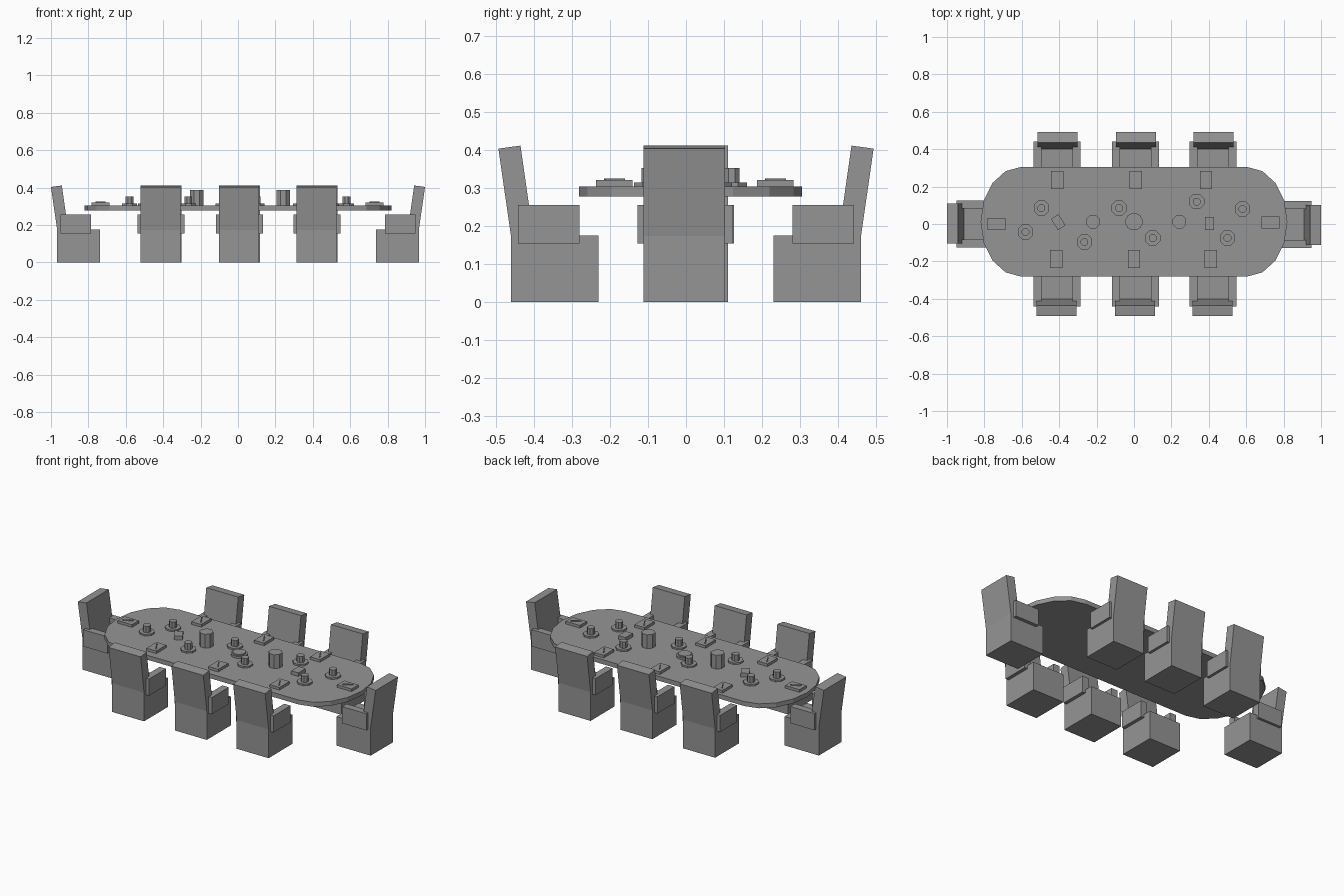
import bpy, bmesh, math
from mathutils import Matrix

cube = bpy.data.objects.get("Cube")
if cube:
    bpy.data.objects.remove(cube, do_unlink=True)

grey = bpy.data.materials.new("plain grey")
grey.use_nodes = True
colour = (0.3, 0.3, 0.3, 1)
grey.diffuse_color = colour
grey.node_tree.nodes["Principled BSDF"].inputs["Base Color"].default_value = colour

TABLE_TOP = 0.304


def finish(name, bm, matrix=None):
    if matrix is not None:
        bm.transform(matrix)
    bmesh.ops.recalc_face_normals(bm, faces=bm.faces)
    mesh = bpy.data.meshes.new(name)
    bm.to_mesh(mesh)
    bm.free()
    mesh.materials.append(grey)
    obj = bpy.data.objects.new(name, mesh)
    bpy.context.scene.collection.objects.link(obj)
    return obj


def add_box(bm, low, high):
    size = [b - a for a, b in zip(low, high)]
    mid = [(a + b) / 2 for a, b in zip(low, high)]
    bmesh.ops.create_cube(bm, size=1, matrix=Matrix.Translation(mid) @ Matrix.Diagonal((*size, 1)))


def add_prism(bm, points, direction):
    face = bm.faces.new([bm.verts.new(p) for p in points])
    moved = bmesh.ops.extrude_face_region(bm, geom=[face])["geom"]
    bmesh.ops.translate(bm, vec=direction, verts=[v for v in moved if isinstance(v, bmesh.types.BMVert)])


def add_disc(bm, radius, z0, z1, sides=8):
    turn = Matrix.Rotation(math.pi / sides, 4, "Z")
    bmesh.ops.create_cone(bm, cap_ends=True, segments=sides, radius1=radius, radius2=radius,
                          depth=z1 - z0, matrix=Matrix.Translation((0, 0, (z0 + z1) / 2)) @ turn)


def place(x, y, z=0, degrees=0):
    return Matrix.Translation((x, y, z)) @ Matrix.Rotation(math.radians(degrees), 4, "Z")


# Chair: block seat, leaning back and two arm blocks, facing local +y
def chair(label, x, y, degrees, out=0):
    m = place(x, y, 0, degrees) @ Matrix.Translation((0, -out, 0))
    half = 0.107
    bm = bmesh.new()
    add_box(bm, (-half, -0.46, 0), (half, -0.23, 0.175))
    finish(label + "_seat", bm, m)
    bm = bmesh.new()
    profile = [(-0.46, 0.174), (-0.401, 0.174), (-0.435, 0.411), (-0.493, 0.403)]
    add_prism(bm, [(-half, py, pz) for py, pz in profile], (2 * half, 0, 0))
    finish(label + "_back", bm, m)
    for side, a, b in (("left", -0.123, -0.08), ("right", 0.085, 0.128)):
        bm = bmesh.new()
        add_box(bm, (a, -0.442, 0.154), (b, -0.28, 0.255))
        finish(label + "_arm_" + side, bm, m)


for i, x in enumerate((-0.414, 0.006, 0.42)):
    chair(f"front_chair_{i}", x, 0, 0)
    chair(f"back_chair_{i}", x + 0.004, 0, 180)
chair("left_end_chair", 0, -0.005, 90, 0.507)
chair("right_end_chair", 0, 0.003, -90, 0.507)

# Table top: straight sides with faceted elliptical ends
bm = bmesh.new()
outline = []
for side, start in ((1, -90), (-1, 90)):
    for k in range(9):
        t = math.radians(start + 22.5 * k)
        outline.append((side * 0.604 + 0.216 * math.cos(t), 0.012 + 0.293 * math.sin(t), 0.277))
add_prism(bm, outline, (0, 0, TABLE_TOP - 0.277))
finish("table_top", bm)

# Cups on saucers
cups = [(-0.495, 0.085), (-0.58, -0.043), (-0.265, -0.096), (-0.08, 0.085),
        (0.1, -0.075), (0.335, 0.12), (0.58, 0.08), (0.5, -0.075)]
for i, (x, y) in enumerate(cups):
    m = place(x, y, TABLE_TOP)
    bm = bmesh.new()
    add_disc(bm, 0.044, 0, 0.01)
    finish(f"saucer_{i}", bm, m)
    bm = bmesh.new()
    add_disc(bm, 0.022, 0.01, 0.048)
    finish(f"cup_{i}", bm, m)

# Tall jugs and a low dish along the middle
for i, x in enumerate((-0.22, 0.243)):
    bm = bmesh.new()
    add_disc(bm, 0.039, 0, 0.083)
    finish(f"jug_{i}", bm, place(x, 0.012, TABLE_TOP))
bm = bmesh.new()
add_disc(bm, 0.047, 0, 0.012, 12)
add_disc(bm, 0.037, 0.012, 0.02, 12)
finish("centre_dish", bm, place(0, 0.012, TABLE_TOP))

# Notepads with a pen lying across each
pads = [(x, y, 0) for y, xs in ((0.235, (-0.41, 0.01, 0.385)), (-0.188, (-0.415, 0, 0.41))) for x in xs]
pads += [(-0.735, 0, 90), (0.73, 0.008, 90)]
for i, (x, y, angle) in enumerate(pads):
    bm = bmesh.new()
    add_box(bm, (-0.033, -0.048, 0), (0.033, 0.048, 0.016))
    finish(f"notepad_{i}", bm, place(x, y, TABLE_TOP, angle))
    bm = bmesh.new()
    add_box(bm, (-0.003, -0.03, 0), (0.003, 0.03, 0.005))
    finish(f"pen_{i}", bm, place(x, y, TABLE_TOP + 0.016, angle + 30))

# Small boxes between the cups
for i, (x, y, angle) in enumerate([(-0.405, 0.01, 32), (0.403, 0.003, 0)]):
    bm = bmesh.new()
    add_box(bm, (-0.024, -0.035, 0), (0.024, 0.035, 0.022))
    finish(f"small_box_{i}", bm, place(x, y, TABLE_TOP, angle))
